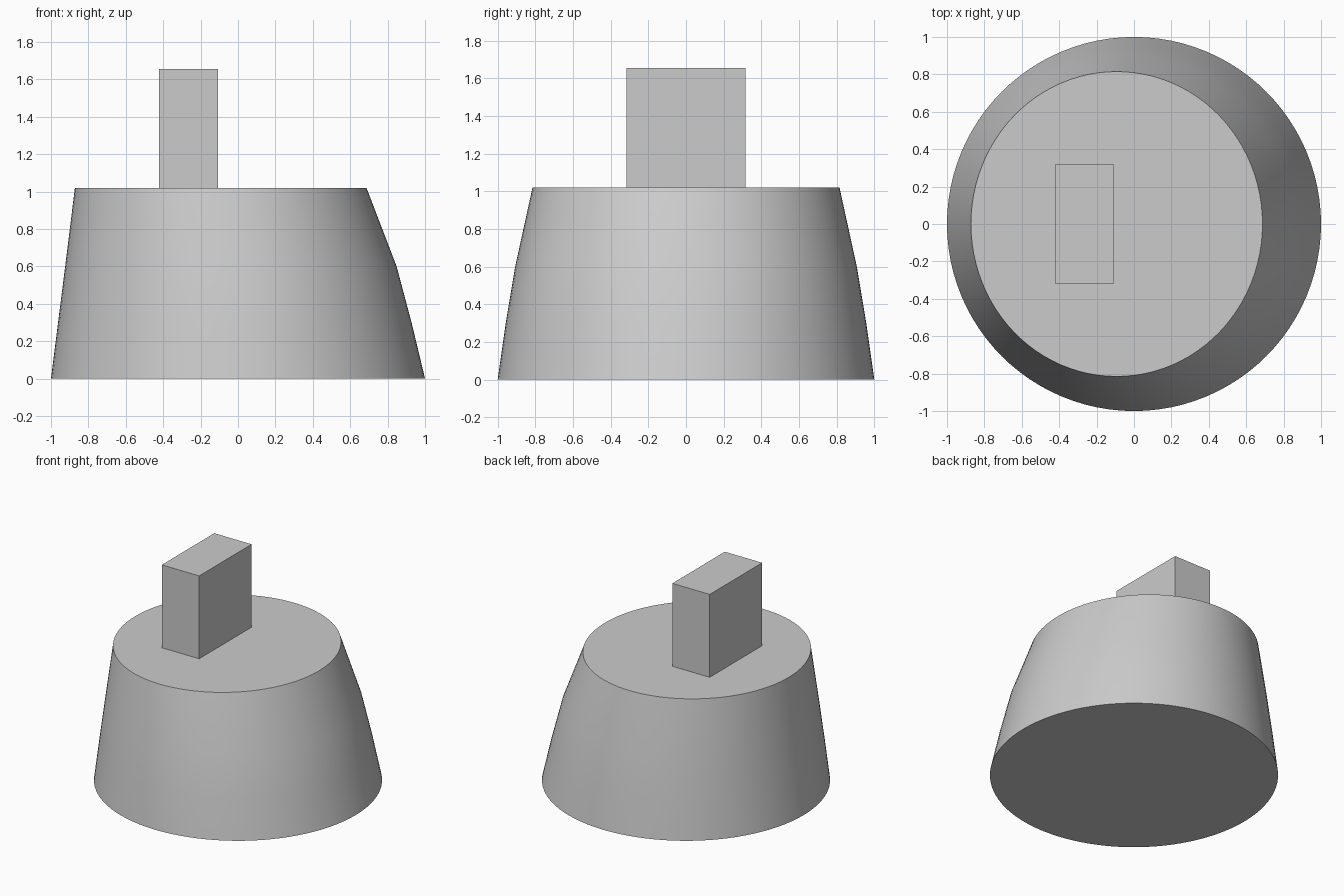
import bpy
import bmesh
from math import cos, sin, tau, radians

cube = bpy.data.objects.get("Cube")
if cube:
    bpy.data.objects.remove(cube, do_unlink=True)

SIDES = 96
TOP = 1.02

grey = bpy.data.materials.new("plain grey")
grey.use_nodes = True
grey.diffuse_color = (0.6, 0.6, 0.6, 1)
grey.node_tree.nodes["Principled BSDF"].inputs["Base Color"].default_value = grey.diffuse_color


def add_object(name, bm):
    bmesh.ops.recalc_face_normals(bm, faces=bm.faces)
    mesh = bpy.data.meshes.new(name)
    bm.to_mesh(mesh)
    bm.free()
    mesh.materials.append(grey)
    obj = bpy.data.objects.new(name, mesh)
    bpy.context.collection.objects.link(obj)
    return obj


# Tapered body: ellipses that drift to the right side (left, right, half depth, height)
sections = [
    (-1.0, 1.0, 1.0, 0.0),
    (-0.962, 0.928, 0.957, 0.3),
    (-0.924, 0.848, 0.907, 0.6),
    (-0.872, 0.687, 0.815, TOP),
]
bm = bmesh.new()
rings = []
for left, right, depth, z in sections:
    centre, radius = (left + right) / 2, (right - left) / 2
    rings.append([
        bm.verts.new((centre + radius * cos(tau * i / SIDES), depth * sin(tau * i / SIDES), z))
        for i in range(SIDES)
    ])
for low, high in zip(rings, rings[1:]):
    for i in range(SIDES):
        j = (i + 1) % SIDES
        bm.faces.new((low[i], low[j], high[j], high[i]))
bm.faces.new(rings[0])
bm.faces.new(rings[-1])
body = add_object("tapered_body", bm)

bpy.ops.object.select_all(action="DESELECT")
body.select_set(True)
bpy.context.view_layer.objects.active = body
bpy.ops.object.shade_smooth_by_angle(angle=radians(30))

# Upright block on the flat top
bm = bmesh.new()
bmesh.ops.create_cube(bm, size=1)
bmesh.ops.scale(bm, vec=(0.316, 0.634, 0.635), verts=bm.verts)
bmesh.ops.translate(bm, vec=(-0.265, 0, TOP + 0.635 / 2), verts=bm.verts)
add_object("upright_block", bm)
